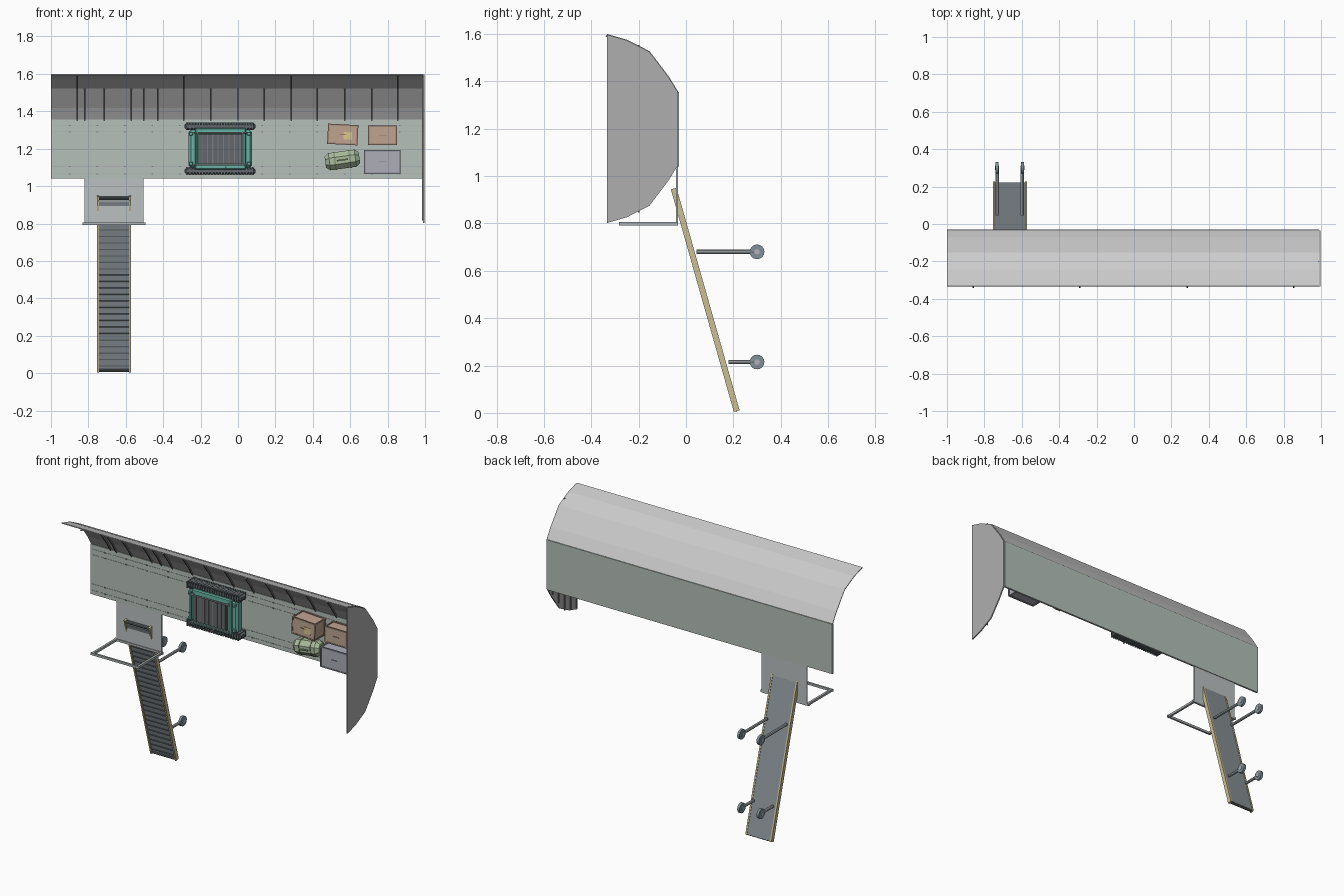
import bpy, bmesh, math, random
from mathutils import Vector, Matrix

if "Cube" in bpy.data.objects:
    bpy.data.objects.remove(bpy.data.objects["Cube"])

random.seed(4)
mats = {}
COL = dict(floor=(.46, .53, .49, 1), shell=(.6, .6, .59, 1), shell_b=(.66, .66, .65, 1), wall=(.43, .43, .43, 1),
           rib=(.2, .2, .2, 1), door=(.5, .53, .53, 1), steel=(.42, .45, .46, 1), dark=(.12, .14, .15, 1),
           slate=(.22, .28, .31, 1), tan=(.6, .52, .3, 1), teal=(.13, .45, .36, 1), brown=(.52, .37, .28, 1),
           brown_d=(.33, .22, .16, 1), purple=(.42, .42, .48, 1), purple_d=(.26, .26, .31, 1),
           green=(.4, .5, .33, 1), green_d=(.24, .3, .2, 1), label=(.7, .58, .25, 1), belt=(.25, .28, .3, 1))


def mat(n):
    if n not in mats:
        mats[n] = bpy.data.materials.new(n)
        mats[n].diffuse_color = COL[n]
    return mats[n]


def finish(name, bm, m, M=None):
    if M:
        bm.transform(M)
    bmesh.ops.recalc_face_normals(bm, faces=bm.faces)
    me = bpy.data.meshes.new(name)
    bm.to_mesh(me)
    bm.free()
    ob = bpy.data.objects.new(name, me)
    bpy.context.collection.objects.link(ob)
    me.materials.append(mat(m))
    return ob


def box(name, x, y, z, m, bevel=0, M=None):
    bm = bmesh.new()
    bmesh.ops.create_cube(bm, size=1)
    lo, hi = Vector((x[0], y[0], z[0])), Vector((x[1], y[1], z[1]))
    for v in bm.verts:
        v.co = Vector([(a + b) / 2 + c * (b - a) for a, b, c in zip(lo, hi, v.co)])
    if bevel:
        bmesh.ops.bevel(bm, geom=bm.edges[:], offset=bevel, segments=1, affect='EDGES')
    return finish(name, bm, m, M)


def rod(name, a, b, r, m, n=8, M=None):
    a, b = Vector(a), Vector(b)
    bm = bmesh.new()
    bmesh.ops.create_cone(bm, cap_ends=True, segments=n, radius1=r, radius2=r, depth=(b - a).length)
    bm.transform(Matrix.Translation((a + b) / 2) @ (b - a).to_track_quat('Z', 'Y').to_matrix().to_4x4())
    return finish(name, bm, m, M)


def prism(name, pts, x0, x1, m, M=None):
    # closed (y, z) outline extruded along x
    bm = bmesh.new()
    f = bm.faces.new([bm.verts.new((x0, y, z)) for y, z in pts])
    r = bmesh.ops.extrude_face_region(bm, geom=[f])
    bmesh.ops.translate(bm, vec=(x1 - x0, 0, 0), verts=[v for v in r['geom'] if isinstance(v, bmesh.types.BMVert)])
    return finish(name, bm, m, M)


# cabin cross-section: upper half, mirrored about z = 1.2
ARC = [(-.035, 1.355), (-.075, 1.42), (-.155, 1.525), (-.25, 1.573), (-.333, 1.597)]
outline = ARC + [(y, 2.4 - z - .001) for y, z in reversed(ARC)]
prism("end_wall", outline, .99, .998, "wall")
for y in (-.08, -.14, -.2, -.26, -.32):
    zs = 1.597 - (y + .333) * .25 if y < -.16 else 1.36 + (-.035 - y) * 1.3
    box("end_wall_rib", (.985, .99), (y - .003, y + .003), (2.4 - zs + .01, zs - .01), "rib")

# floor deck with tie-down rails
box("floor", (-1, .99), (-.042, -.03), (1.04, 1.355), "floor")
for z in (1.065, 1.105, 1.29, 1.325):
    box("floor_rail", (-.99, .985), (-.0435, -.042), (z - .0015, z + .0015), "steel")
    for i in range(13):
        x = -.9 + i * .147
        box("tie_down", (x - .004, x + .004), (-.046, -.042), (z - .003, z + .003), "rib")

# curved side wall, panelled in two greys
bm = bmesh.new()
N = 14
grid = [[bm.verts.new((-1 + 1.99 * i / N, y, z)) for y, z in ARC] for i in range(N + 1)]
for i in range(N):
    for j in range(4):
        f = bm.faces.new((grid[i][j], grid[i + 1][j], grid[i + 1][j + 1], grid[i][j + 1]))
        f.material_index = int(random.random() < .35)
shell = finish("curved_wall", bm, "shell")
shell.data.materials.append(mat("shell_b"))
sol = shell.modifiers.new("thickness", 'SOLIDIFY')
sol.thickness, sol.offset = .005, 0

# wall frames
for x, full in [(-.86, 1), (-.82, 0), (-.715, 0), (-.57, 0), (-.505, 0), (-.43, 0), (-.29, 1), (-.145, 0), (0, 0),
                (.14, 0), (.285, 1), (.425, 0), (.57, 0), (.715, 0), (.855, 1)]:
    p = ARC if full else ARC[:3]
    prism("wall_frame", p + [(y - .008, z - .008) for y, z in reversed(p)], x - .004, x + .004, "rib")

# doorway sill and its outer guard frame
box("door_sill", (-.82, -.505), (-.042, -.034), (.795, 1.04), "door")
xa, xb = -.822, -.505
for a, b in [((xa, -.04), (xa, -.28)), ((xb, -.04), (xb, -.28))]:
    box("guard_side", (a[0] - .007, a[0] + .007), (b[1], a[1]), (.791, .805), "steel")
for y in (-.276, -.04):
    box("guard_bar", (xa - .01, xb + .01), (y - .006, y + .006), (.791, .805), "steel")

# conveyor ramp, built along local z then leaned against the sill
top, bot = Vector((-.663, -.052, .947)), Vector((-.663, .214, .008))
L = (top - bot).length
R = Matrix.Translation(bot) @ Matrix.Rotation(math.atan2(-top.y + bot.y, top.z - bot.z), 4, 'X')
box("ramp_bed", (-.082, .082), (-.005, .010), (.004, L - .03), "belt", M=R)
for s in (-1, 1):
    box("ramp_side", sorted((s * .081, s * .091)), (-.0125, .0125), (0, L), "tan", M=R)
for z in (.008, L - .012):
    rod("end_roller", (-.082, 0, z), (.082, 0, z), .01, "dark", M=R)
for i in range(25):
    z = .03 + i * .036
    box("belt_cleat", (-.08, .08), (-.009, -.005), (z, z + .006), "dark", M=R)

# ramp legs and wheels
for x in (-.732, -.597):
    for y, z in [(.045, .68), (.18, .215)]:
        rod("ramp_leg", (x, y, z), (x, .3, z), .009, "steel")
        rod("wheel", (x - .008, .3, z), (x + .008, .3, z), .031, "slate", 16)
        rod("wheel_hub", (x - .011, .3, z), (x + .011, .3, z), .012, "steel")

# tracked vehicle
CX, CZ = -.096, 1.2
V = Matrix.Translation((CX, -.042, CZ))
for s in (-1, 1):
    z = sorted((s * .1, s * .139))
    box("track", (-.19, .19), (-.07, 0), z, "dark", .012, V)
    for i in range(22):
        x = -.182 + i * .0168
        box("track_shoe", (x, x + .009), (-.075, 0), (z[0] - .001, z[1] + .001), "dark", 0, V)
box("vehicle_body", (-.168, .172), (-.075, -.015), (-.1, .1), "teal", .012, V)
box("vehicle_upper", (-.135, .14), (-.09, -.07), (-.112, .112), "teal", .006, V)
box("cargo_bed", (-.115, .12), (-.1, -.085), (-.082, .08), "dark", 0, V)
for i in range(8):
    x = -.1 + i * .029
    box("bed_slat", (x, x + .006), (-.104, -.1), (-.078, .076), "rib", 0, V)
for s in (-1, 1):
    rod("long_rail", (-.14, -.11, s * .086), (.145, -.11, s * .086), .004, "steel", M=V)
    rod("cross_rail", (s * .122, -.11, -.086), (s * .122, -.11, .086), .004, "steel", M=V)
    for t in (-1, 1):
        rod("rail_post", (s * .122, -.11, t * .086), (s * .122, -.06, t * .086), .005, "steel", M=V)
        box("corner_lamp", (s * .155 - .01, s * .155 + .01), (-.088, -.07), (t * .08 - .01, t * .08 + .01), "teal", .003, V)
rod("lever", (.03, -.075, -.098), (.03, -.135, -.098), .005, "steel", M=V)


# strapped crates
def crate(name, x, z, w, h, d, ang, m, md):
    M = Matrix.Translation((x, -.042, z)) @ Matrix.Rotation(math.radians(ang), 4, 'Y')
    box(name, (-w, w), (-d, 0), (-h, h), m, .002, M)
    for s in (-1, 1):
        for y in (-d, -.008):
            box(name + "_trim", (-w - .002, w + .002), (y - .002, y + .007), (s * h - .004, s * h + .004), md, 0, M)
            box(name + "_trim", (s * w - .004, s * w + .004), (y - .002, y + .007), (-h - .002, h + .002), md, 0, M)
        for t in (-1, 1):
            box(name + "_post", (s * w - .004, s * w + .004), (-d, 0), (t * h - .004, t * h + .004), md, 0, M)
    box(name + "_latch", (-.02, .02), (-d - .003, -d), (-.002, .002), md, 0, M)
    return M


M = crate("large_crate", .56, 1.276, .077, .05, .105, 3, "brown", "brown_d")
box("crate_label", (.005, .05), (-.107, -.105), (-.025, .015), "label", 0, M)
crate("small_crate", .773, 1.272, .073, .048, .085, 0, "brown", "brown_d")
crate("metal_case", .772, 1.13, .094, .06, .1, 0, "purple", "purple_d")

# duffel bag with tapered ends and straps
bm = bmesh.new()
rings = []
for x, r in [(-.092, .032), (-.07, .05), (.07, .05), (.092, .032)]:
    rings.append([bm.verts.new((x, -.048 + r * math.cos(a), r * math.sin(a)))
                  for a in [math.pi * (k + .5) / 4 for k in range(8)]])
for p, q in zip(rings, rings[1:]):
    for k in range(8):
        bm.faces.new((p[k], p[(k + 1) % 8], q[(k + 1) % 8], q[k]))
bm.faces.new(rings[0])
bm.faces.new(rings[-1])
D = Matrix.Translation((.558, -.042, 1.14)) @ Matrix.Rotation(math.radians(-8), 4, 'Y')
finish("duffel_bag", bm, "green", D)
for x in (-.04, .04):
    bm = bmesh.new()
    pts = [(-.048 + .053 * math.cos(math.pi * (k + .5) / 4), .053 * math.sin(math.pi * (k + .5) / 4)) for k in range(8)]
    prism("duffel_strap", pts, x - .004, x + .004, "green_d", D)
    bm.free()
box("duffel_handle", (-.03, .03), (-.104, -.098), (-.004, .004), "green_d", 0, D)

for m in bpy.data.materials:
    if m.users and not m.is_grease_pencil:
        m.use_nodes = True
        m.node_tree.nodes["Principled BSDF"].inputs["Base Color"].default_value = m.diffuse_color
